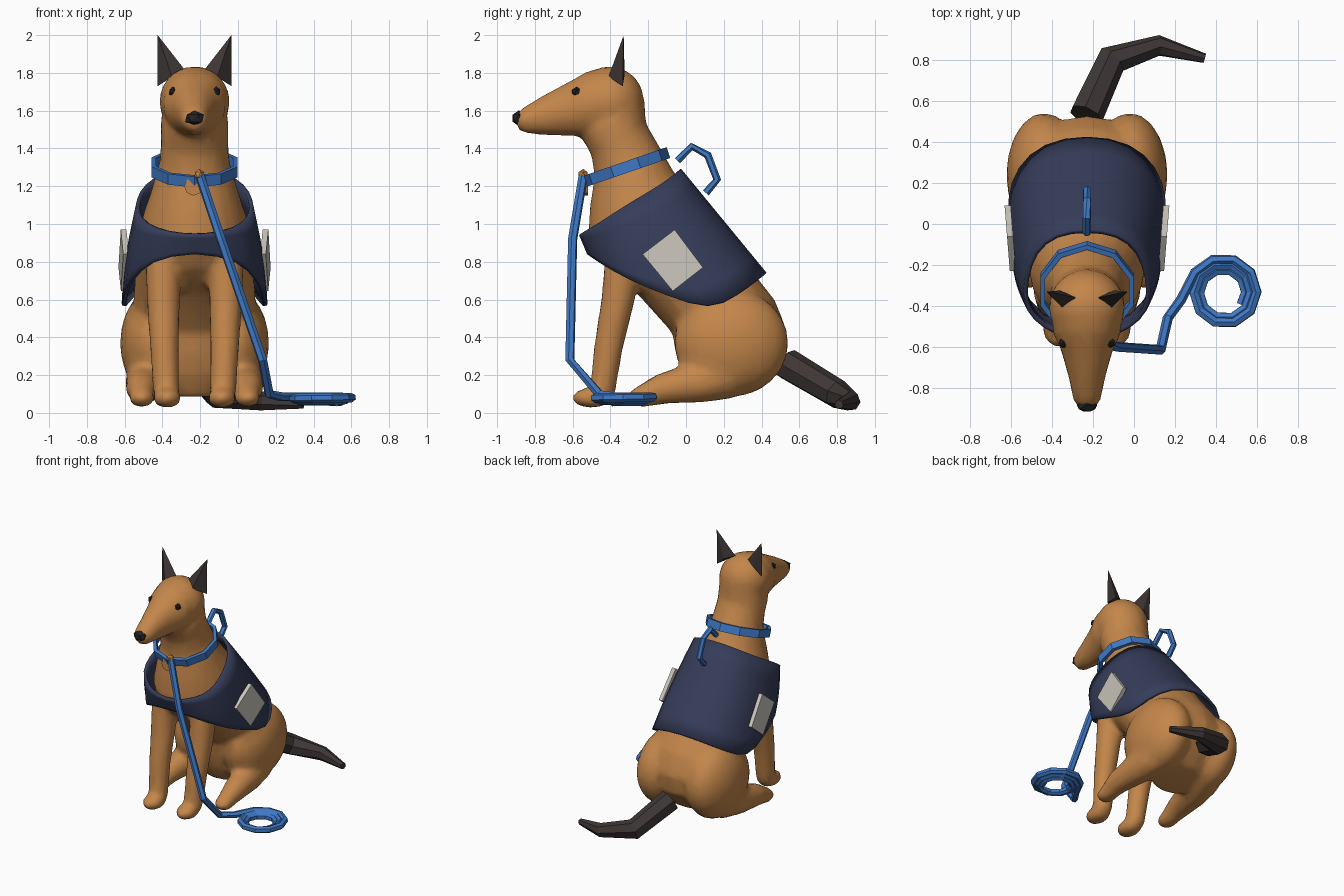
import bpy, bmesh
from math import sin, cos, pi, radians
from mathutils import Vector, Matrix

if "Cube" in bpy.data.objects:
    bpy.data.objects.remove(bpy.data.objects["Cube"], do_unlink=True)

DOG_X = -0.23  # the dog sits left of centre, the leash lies on the other side


def material(name, rgb):
    m = bpy.data.materials.new(name)
    m.use_nodes = True
    m.diffuse_color = (*rgb, 1)
    m.node_tree.nodes["Principled BSDF"].inputs["Base Color"].default_value = (*rgb, 1)
    return m


TAN = material("tan_fur", (0.55, 0.24, 0.07))
DARK = material("dark_fur", (0.048, 0.037, 0.036))
BLACK = material("black", (0.018, 0.016, 0.018))
NAVY = material("navy_cloth", (0.036, 0.046, 0.1))
BLUE = material("blue_strap", (0.05, 0.19, 0.56))
WHITE = material("off_white", (0.6, 0.57, 0.51))


def finish(bm, name, mat, x=DOG_X, smooth=False, fix_normals=True):
    if fix_normals:
        bmesh.ops.recalc_face_normals(bm, faces=bm.faces)
    me = bpy.data.meshes.new(name)
    bm.to_mesh(me)
    bm.free()
    me.materials.append(mat)
    for p in me.polygons:
        p.use_smooth = smooth
    ob = bpy.data.objects.new(name, me)
    ob.location.x = x
    bpy.context.collection.objects.link(ob)
    return ob


def bridge(bm, rings):
    """Join rings of points into a closed, capped solid."""
    rows = [[bm.verts.new(p) for p in ring] for ring in rings]
    n = len(rows[0])
    for a, b in zip(rows, rows[1:]):
        for i in range(n):
            j = (i + 1) % n
            bm.faces.new((a[i], a[j], b[j], b[i]))
    bm.faces.new(rows[0][::-1])
    bm.faces.new(rows[-1])


def loft(bm, sections, n=20):
    """Sections: back y, z, front y, z, half width."""
    rings = []
    for by, bz, fy, fz, w in sections:
        back, front = Vector((0, by, bz)), Vector((0, fy, fz))
        c, v = (back + front) / 2, (back - front) / 2
        rings.append([c + v * cos(2 * pi * i / n) + Vector((w * sin(2 * pi * i / n), 0, 0))
                      for i in range(n)])
    bridge(bm, rings)


def tube(bm, points, radii, n=6):
    pts = [Vector(p) for p in points]
    u, rings = None, []
    for i, p in enumerate(pts):
        t = (pts[min(i + 1, len(pts) - 1)] - pts[max(i - 1, 0)]).normalized()
        u = t.orthogonal() if u is None else u - t * u.dot(t)
        u.normalize()
        w = t.cross(u)
        rings.append([p + radii[i] * (u * cos(2 * pi * k / n) + w * sin(2 * pi * k / n))
                      for k in range(n)])
    bridge(bm, rings)


def ball(bm, centre, size, low=False):
    m = Matrix.Translation(centre) @ Matrix.Diagonal((*size, 1))
    if low:
        bmesh.ops.create_icosphere(bm, subdivisions=1, radius=1, matrix=m)
    else:
        bmesh.ops.create_uvsphere(bm, u_segments=20, v_segments=12, radius=1, matrix=m)


def hull(name, points, mat):
    bm = bmesh.new()
    bmesh.ops.convex_hull(bm, input=[bm.verts.new(p) for p in points])
    return finish(bm, name, mat)


# Body: torso, neck, head and legs fused into one skin
bm = bmesh.new()
loft(bm, [(.36, .14, .05, .08, .18), (.51, .30, -.02, .20, .29), (.53, .45, -.06, .33, .32),
          (.47, .60, -.07, .42, .33), (.35, .75, -.25, .62, .32), (.20, .97, -.42, .76, .30),
          (.06, 1.13, -.52, .92, .28), (-.06, 1.27, -.51, 1.08, .23), (-.14, 1.41, -.485, 1.25, .185),
          (-.21, 1.53, -.50, 1.36, .178), (-.22, 1.64, -.55, 1.45, .18), (-.3, 1.74, -.54, 1.52, .15)])
ball(bm, (0, -.405, 1.65), (.188, .185, .185))
loft(bm, [(-.40, 1.825, -.44, 1.45, .17), (-.52, 1.81, -.55, 1.465, .168), (-.60, 1.765, -.62, 1.465, .13),
          (-.74, 1.69, -.75, 1.47, .092), (-.86, 1.62, -.86, 1.48, .068), (-.9, 1.585, -.9, 1.51, .045)])
for s in (-1, 1):
    ball(bm, (s * .21, .24, .37), (.185, .305, .285))
    tube(bm, [(s * .23, .22, .2), (s * .26, .06, .16), (s * .28, -.12, .13), (s * .28, -.24, .085)],
         [.13, .11, .085, .06], 12)
    ball(bm, (s * .28, -.23, .08), (.07, .09, .05))
    tube(bm, [(s * .165, -.33, .84), (s * .165, -.36, .6), (s * .16, -.41, .35), (s * .15, -.445, .1)],
         [.1, .09, .078, .07], 12)
    ball(bm, (s * .145, -.5, .08), (.077, .105, .054))
body = finish(bm, "body", TAN, smooth=True)
mod = body.modifiers.new("fuse", 'REMESH')
mod.mode, mod.voxel_size, mod.use_smooth_shade = 'VOXEL', 0.022, True
mod = body.modifiers.new("soften", 'SMOOTH')
mod.factor, mod.iterations = 0.5, 5
body.modifiers.new("reduce", 'DECIMATE').ratio = 0.25

# Nose, eyes and ears
bm = bmesh.new()
ball(bm, (0, -.885, 1.56), (.056, .038, .042), True)
finish(bm, "nose", BLACK)
for side, s in (("right", -1), ("left", 1)):
    bm = bmesh.new()
    ball(bm, (s * .115, -.58, 1.7), (.024, .027, .027), True)
    finish(bm, side + "_eye", BLACK)
    hull(side + "_ear", [(s * .195, -.335, 1.73), (s * .055, -.36, 1.82), (s * .12, -.41, 1.78),
                         (s * .13, -.325, 1.79), (s * .195, -.33, 2.0)], DARK)

# Tail curling along the ground
bm = bmesh.new()
tube(bm, [(-.235, .53, .26), (-.11, .8, .1), (.125, .872, .062), (.345, .81, .045)],
     [.085, .078, .052, .024], 7)
finish(bm, "tail", DARK, x=0)

# Vest: cloth from the neckline to the hem, half outlines from back to chest
neck = [(0, -.02, 1.3), (.16, -.04, 1.28), (.27, -.13, 1.21), (.31, -.27, 1.13),
        (.315, -.38, 1.06), (.27, -.47, 1.0), (.15, -.55, .955), (0, -.575, .935)]
hem = [(0, .44, .755), (.22, .4, .715), (.345, .28, .63), (.395, .13, .54),
       (.38, -.1, .62), (.35, -.3, .7), (.25, -.47, .8), (0, -.55, .86)]


def full(half):
    return [Vector(p) for p in half] + [Vector((-x, y, z)) for x, y, z in half[-2:0:-1]]


bm = bmesh.new()
rows = []
for t in (0, .33, .67, 1):
    rows.append([])
    for a, b in zip(full(neck), full(hem)):
        p = a.lerp(b, t)
        p.x *= 1 + .05 * sin(pi * t)
        rows[-1].append(bm.verts.new(p))
for a, b in zip(rows, rows[1:]):
    for i in range(len(a)):
        j = (i + 1) % len(a)
        bm.faces.new((a[i], a[j], b[j], b[i]))
vest = finish(bm, "vest", NAVY, smooth=True, fix_normals=False)
vest.modifiers.new("round", 'SUBSURF').levels = 1
vest.modifiers["round"].render_levels = 1
mod = vest.modifiers.new("cloth", 'SOLIDIFY')
mod.thickness, mod.offset = 0.022, -1

# Square patches on the vest sides
for side, s in (("right", -1), ("left", 1)):
    hull(side + "_patch", [(s * (x + .08 * (y + .07)), y, z) for x in (.36, .39)
                           for y, z in ((-.06, .97), (.09, .77), (-.07, .645), (-.23, .84))], WHITE)

# Collar: tilted ten-sided band
bm = bmesh.new()
tilt = Matrix.Translation((0, -.32, 1.3)) @ Matrix.Rotation(radians(19), 4, 'X')
loops = []
for r, z in ((.24, -.03), (.24, .03), (.215, .03), (.215, -.03)):
    loops.append([bm.verts.new(tilt @ Vector((r * sin(i * pi / 5), r * cos(i * pi / 5), z)))
                  for i in range(10)])
for k in range(4):
    a, b = loops[k], loops[(k + 1) % 4]
    for i in range(10):
        j = (i + 1) % 10
        bm.faces.new((a[i], a[j], b[j], b[i]))
finish(bm, "collar", BLUE)

# Clasp and tag at the throat
bm = bmesh.new()
ball(bm, (.025, -.545, 1.26), (.03, .028, .032), True)
finish(bm, "clasp", TAN)
bm = bmesh.new()
bmesh.ops.create_cone(bm, cap_ends=True, segments=8, radius1=.05, radius2=.05, depth=.02,
                      matrix=Matrix.Translation((-.005, -.53, 1.2)) @ Matrix.Rotation(pi / 2, 4, 'X'))
finish(bm, "collar_tag", TAN)

# Handle on the back of the vest
bm = bmesh.new()
tube(bm, [(0, -.045, 1.335), (0, .03, 1.41), (0, .115, 1.365), (0, .165, 1.235), (0, .105, 1.165)],
     [.021] * 5)
finish(bm, "vest_handle", BLUE)

# Leash hanging from the clasp and coiled on the ground
path = [(-.2, -.545, 1.25), (-.09, -.6, .92), (.13, -.615, .28), (.165, -.46, .1), (.23, -.37, .085)]
turns = 25
for i in range(turns + 1):
    a, f = radians(145 - 36 * i), i / turns
    r = .172 - .07 * f
    path.append((.44 + r * cos(a), -.335 + r * sin(a), .085 - .025 * f))
bm = bmesh.new()
tube(bm, path, [.025] * len(path))
finish(bm, "leash", BLUE, x=0)
